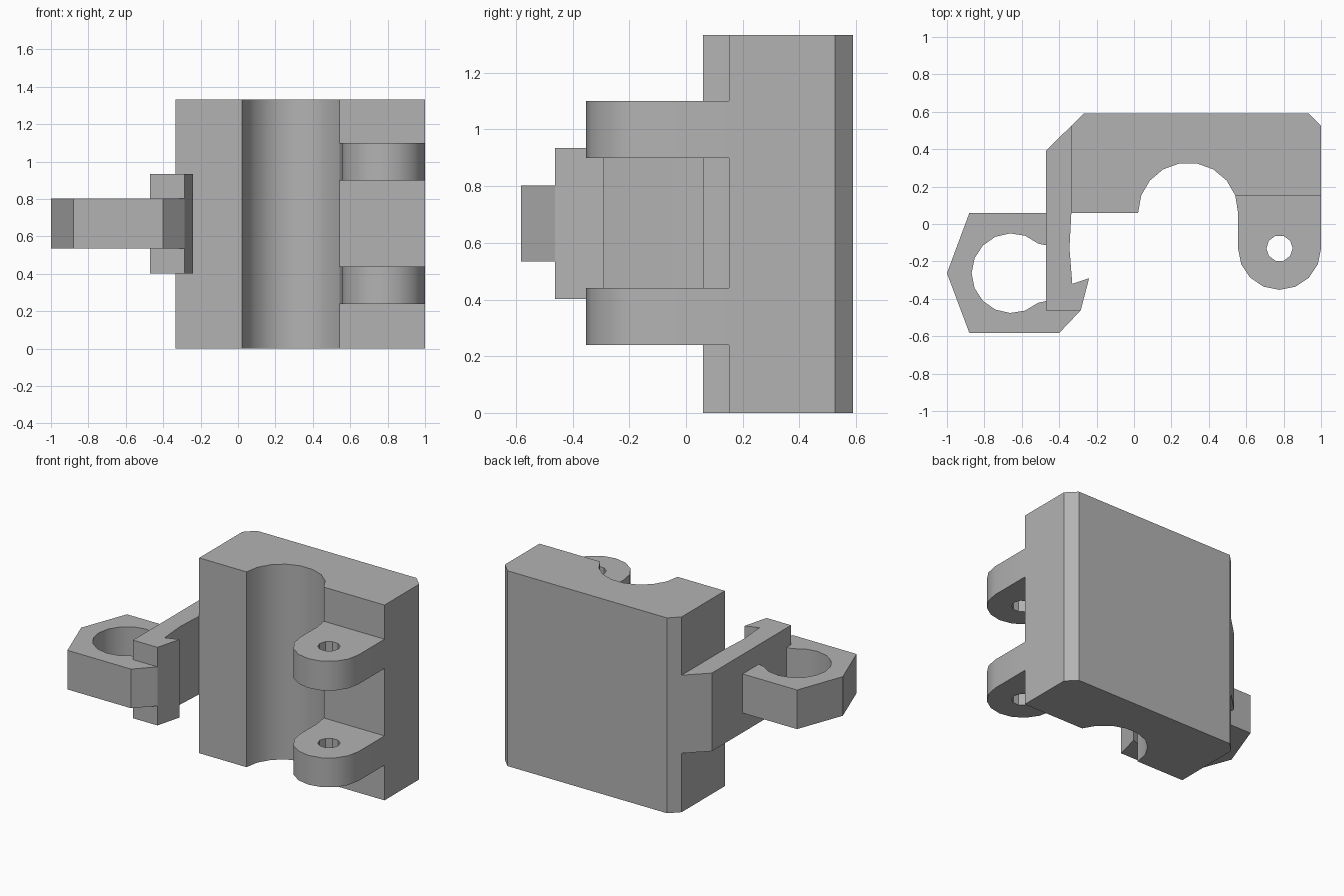
import bpy
import bmesh
from math import cos, sin, radians

cube = bpy.data.objects.get("Cube")
if cube:
    bpy.data.objects.remove(cube, do_unlink=True)

grey = bpy.data.materials.new("plain grey")
grey.use_nodes = True
colour = (0.45, 0.45, 0.45, 1)
grey.diffuse_color = colour
grey.node_tree.nodes["Principled BSDF"].inputs["Base Color"].default_value = colour


def arc(cx, cy, r, start, end, steps):
    """Points along a circular arc, angles in degrees."""
    angles = [radians(start + (end - start) * i / steps) for i in range(steps + 1)]
    return [(cx + r * cos(a), cy + r * sin(a)) for a in angles]


def prism(name, loops, bottom, top):
    """Extrude an outline, with optional hole loops, from bottom to top."""
    bm = bmesh.new()
    edges = []
    for loop in loops:
        verts = [bm.verts.new((x, y, bottom)) for x, y in loop]
        for i, v in enumerate(verts):
            edges.append(bm.edges.new((verts[i - 1], v)))
    bmesh.ops.triangle_fill(bm, edges=edges, use_beauty=True)
    result = bmesh.ops.extrude_face_region(bm, geom=bm.faces[:], use_keep_orig=True)
    moved = [g for g in result["geom"] if isinstance(g, bmesh.types.BMVert)]
    bmesh.ops.translate(bm, verts=moved, vec=(0, 0, top - bottom))
    bmesh.ops.recalc_face_normals(bm, faces=bm.faces[:])
    mesh = bpy.data.meshes.new(name)
    bm.to_mesh(mesh)
    bm.free()
    mesh.materials.append(grey)
    obj = bpy.data.objects.new(name, mesh)
    bpy.context.collection.objects.link(obj)
    bpy.ops.object.select_all(action="DESELECT")
    obj.select_set(True)
    bpy.context.view_layer.objects.active = obj
    bpy.ops.object.shade_smooth_by_angle(angle=radians(30))
    return obj


# Main block with the half-round groove and chamfered back corners
groove = arc(0.29, 0.06, 0.268, 180, 20, 8)
block = [(-0.335, 0.06)] + groove + [
    (1, groove[-1][1]), (1, 0.525), (0.935, 0.59), (-0.27, 0.59), (-0.335, 0.525)]
prism("block", [block], 0, 1.333)

# Two hinge ears with pin holes
ear = [groove[-1], (0.556, 0.06)] + arc(0.778, -0.13, 0.222, 180, 360, 8) + [(1, groove[-1][1])]
pin_hole = arc(0.778, -0.13, 0.07, 0, 324, 9)
for name, bottom in (("lower_ear", 0.24), ("upper_ear", 0.9)):
    prism(name, [ear, pin_hole], bottom, bottom + 0.2)

# Latch arm with its hooked tip
arm = [(-0.47, -0.462), (-0.47, 0.393), (-0.335, 0.525), (-0.335, 0.06),
       (-0.345, -0.13), (-0.33, -0.32), (-0.24, -0.29), (-0.285, -0.462)]
prism("latch_arm", [arm], 0.402, 0.935)

# Angular clip ring, open towards the arm
ring = [(-0.47, 0.06), (-0.88, 0.06), (-1, -0.263), (-0.88, -0.583), (-0.4, -0.583),
        (-0.285, -0.462), (-0.47, -0.462), (-0.47, -0.412)]
ring += arc(-0.655, -0.263, 0.213, 312, 48, 12) + [(-0.47, -0.114)]
prism("clip_ring", [ring], 0.535, 0.802)
